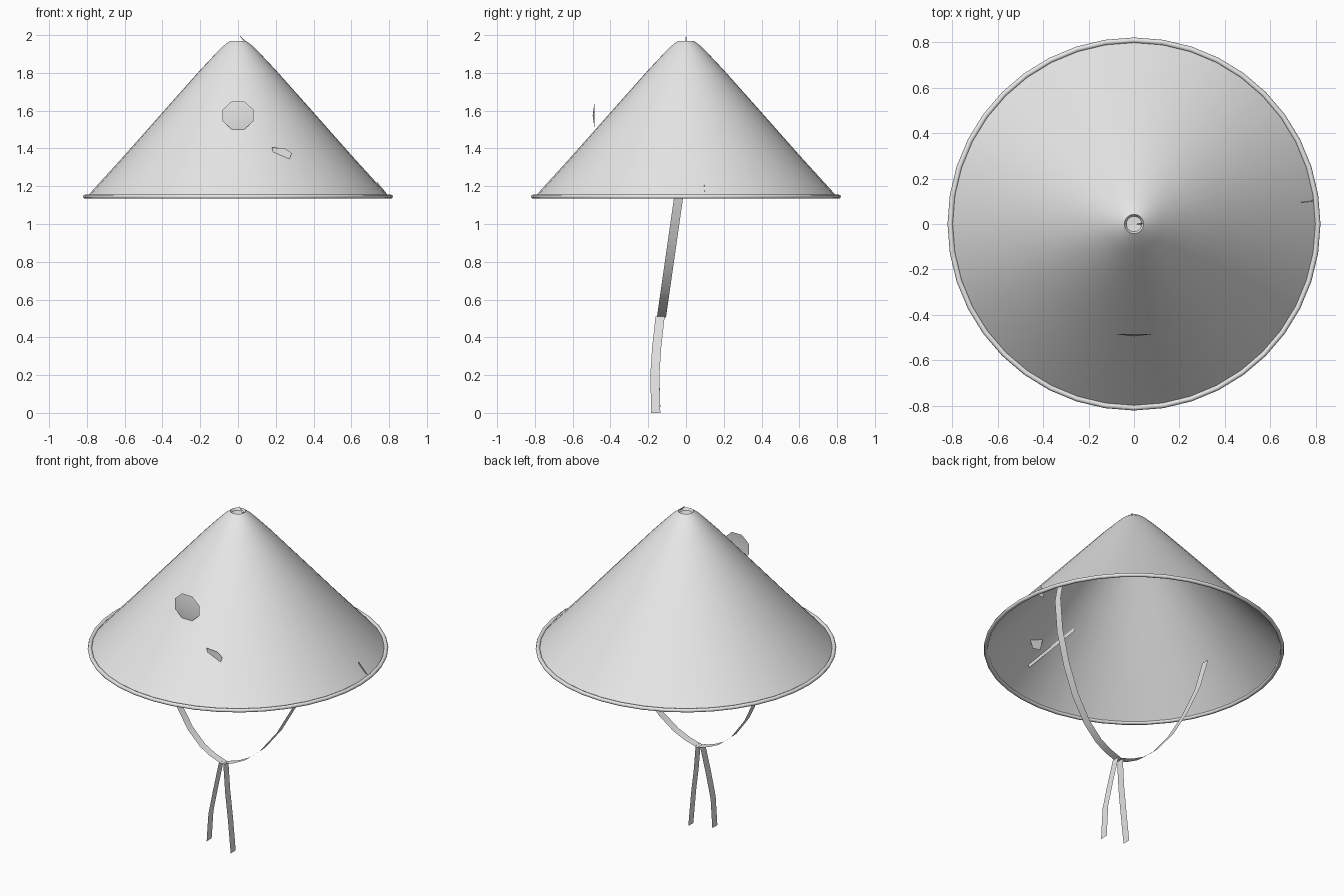
import bpy, bmesh, math
from mathutils import Vector

cube = bpy.data.objects.get("Cube")
if cube:
    bpy.data.objects.remove(cube, do_unlink=True)

GREY = (0.8, 0.8, 0.8, 1)
mat = bpy.data.materials.new("plain grey")
mat.use_nodes = True
mat.diffuse_color = GREY
mat.node_tree.nodes["Principled BSDF"].inputs["Base Color"].default_value = GREY


def make_object(name, verts, faces, smooth=None):
    mesh = bpy.data.meshes.new(name)
    mesh.from_pydata(verts, [], faces)
    mesh.materials.append(mat)
    obj = bpy.data.objects.new(name, mesh)
    bpy.context.collection.objects.link(obj)
    if smooth:
        bpy.ops.object.select_all(action="DESELECT")
        obj.select_set(True)
        bpy.context.view_layer.objects.active = obj
        bpy.ops.object.shade_smooth_by_angle(angle=math.radians(smooth))
    return obj


def lathe(name, profile, sides=40, closed=False, smooth=40):
    """Turn an (r, z) profile about the z axis."""
    n = len(profile)
    verts = [(r * math.cos(a), r * math.sin(a), z)
             for a in (math.tau * i / sides for i in range(sides))
             for r, z in profile]
    faces = []
    for i in range(sides):
        j = (i + 1) % sides
        for k in range(n if closed else n - 1):
            m = (k + 1) % n
            faces.append((i * n + k, j * n + k, j * n + m, i * n + m))
    return make_object(name, verts, faces, smooth)


def ribbon(name, path, width=0.048):
    """Flat strip along a path, its width running along y."""
    half = Vector((0, width / 2, 0))
    verts = []
    for p in path:
        verts += [Vector(p) - half, Vector(p) + half]
    faces = [(2 * i, 2 * i + 1, 2 * i + 3, 2 * i + 2) for i in range(len(path) - 1)]
    return make_object(name, verts, faces, 40)


# Conical crown, open below, with a slightly sunken tip
lathe("hat_cone", [(0.8, 1.145), (0.6, 1.365), (0.39, 1.602), (0.2, 1.815),
                   (0.12, 1.9), (0.075, 1.945), (0.042, 1.97)])
lathe("hat_tip", [(0.042, 1.97), (0.034, 1.957), (0, 1.955)], smooth=20)

# Rolled edge
rim = [(0.808 + 0.012 * math.cos(a), 1.145 + 0.011 * math.sin(a))
       for a in (math.tau * i / 8 for i in range(8))]
lathe("hat_rim", rim, closed=True, smooth=50)

# Chin straps and hanging tails
strap = [(0, 0.505), (0.08, 0.53), (0.15, 0.565), (0.24, 0.64),
         (0.34, 0.77), (0.42, 0.92), (0.49, 1.1), (0.525, 1.27)]
for side, name, extra in ((1, "left", [(0.515, 1.42)]), (-1, "right", [])):
    ribbon(name + "_strap",
           [(side * x, -0.13 + 0.143 * (z - 0.505), z) for x, z in strap + extra])
    end = 0.0 if side > 0 else 0.03
    ribbon(name + "_tail", [(side * 0.015, -0.137, 0.51), (side * 0.04, -0.155, 0.35),
                            (side * 0.065, -0.165, 0.2), (side * 0.08, -0.16, end)])

# Shallow eight-sided badge standing off the front
ring = [(0.088 * math.cos(a), -0.484, 1.575 + 0.08 * math.sin(a))
        for a in (math.tau * (i + 0.5) / 8 for i in range(8))]
make_object("front_badge", ring + [(0, -0.494, 1.575)],
            [(i, (i + 1) % 8, 8) for i in range(8)], 40)

# Small loose chip pushed through the front wall
make_object("front_chip", [(0.18, -0.555, 1.405), (0.25, -0.555, 1.4), (0.285, -0.555, 1.375),
                           (0.255, -0.555, 1.3), (0.2, -0.555, 1.31)], [(0, 1, 2, 3, 4)])

# Thin slivers: inside the front wall, beside the rim and at the tip
make_object("inner_sliver", [(0.19, -0.66, 1.25), (0.2, -0.66, 1.262),
                             (0.02, -0.49, 1.485), (0.008, -0.49, 1.475)], [(0, 1, 2, 3)])
make_object("side_sliver", [(0.73, 0.105, 1.15), (0.79, 0.108, 1.15),
                            (0.785, 0.1, 1.165), (0.735, 0.094, 1.225)], [(0, 1, 2, 3)])
make_object("tip_sliver", [(0.005, 0, 2.0), (0.04, 0.005, 1.97),
                           (0.03, -0.004, 1.968)], [(0, 1, 2)])
